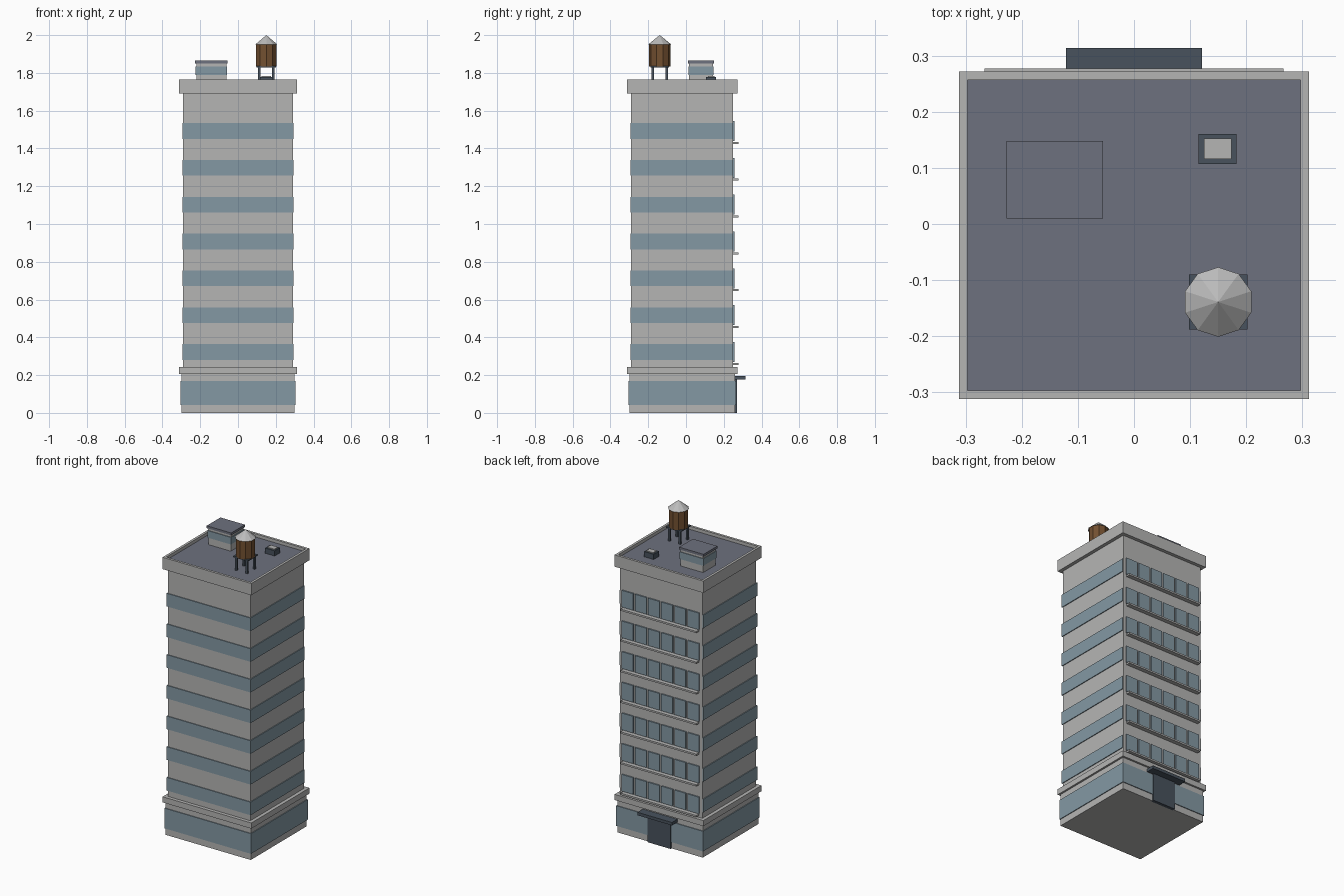
import bpy
import bmesh

cube = bpy.data.objects.get("Cube")
if cube:
    bpy.data.objects.remove(cube, do_unlink=True)


def material(name, r, g, b):
    m = bpy.data.materials.new(name)
    m.use_nodes = True
    m.diffuse_color = (r, g, b, 1)
    m.node_tree.nodes["Principled BSDF"].inputs["Base Color"].default_value = (r, g, b, 1)
    return m


WALL = material("pale grey concrete", 0.46, 0.46, 0.455)
GLASS = material("blue grey glass", 0.23, 0.315, 0.37)
ROOF = material("slate roof", 0.155, 0.165, 0.21)
DARK = material("dark metal", 0.065, 0.085, 0.11)
WOOD = material("brown timber", 0.17, 0.08, 0.03)
CAP = material("light zinc", 0.5, 0.5, 0.5)


def finish(name, bm, *mats):
    mesh = bpy.data.meshes.new(name)
    bm.to_mesh(mesh)
    bm.free()
    for m in mats:
        mesh.materials.append(m)
    obj = bpy.data.objects.new(name, mesh)
    bpy.context.collection.objects.link(obj)
    return obj


def box_mesh(x0, x1, y0, y1, z0, z1):
    bm = bmesh.new()
    bmesh.ops.create_cube(bm, size=1)
    for v in bm.verts:
        v.co.x = x1 if v.co.x > 0 else x0
        v.co.y = y1 if v.co.y > 0 else y0
        v.co.z = z1 if v.co.z > 0 else z0
    return bm


def box(name, mat, *bounds):
    return finish(name, box_mesh(*bounds), mat)


def block(name, mat, half, z0, z1):
    """Storey-wide block: half width, with the depth following the plan."""
    return box(name, mat, -half, half, -half, half - 0.04, z0, z1)


def drum(name, mat, x, y, z0, z1, r0, r1, sides):
    bm = bmesh.new()
    bmesh.ops.create_cone(bm, cap_ends=True, segments=sides,
                          radius1=r0, radius2=r1, depth=z1 - z0)
    bmesh.ops.translate(bm, verts=bm.verts, vec=(x, y, (z0 + z1) / 2))
    return finish(name, bm, mat)


# Ground floor with wraparound glazing and a ledge above
block("ground_floor", WALL, 0.3, 0, 0.21)
block("shop_glazing", GLASS, 0.305, 0.042, 0.17)
block("lower_cornice", WALL, 0.312, 0.207, 0.243)

# Tower shaft
block("tower_body", WALL, 0.29, 0.24, 1.7)

# Parapet: the top face is inset and pushed down to form the roof deck
bm = box_mesh(-0.312, 0.312, -0.312, 0.272, 1.69, 1.765)
bm.normal_update()
deck = max(bm.faces, key=lambda f: f.calc_center_median().z)
bmesh.ops.inset_region(bm, faces=[deck], thickness=0.022)
deck_edge = bmesh.ops.extrude_discrete_faces(bm, faces=[deck])["faces"]
bmesh.ops.translate(bm, verts=deck_edge[0].verts, vec=(0, 0, -0.02))
deck_edge[0].material_index = 1
finish("parapet_and_roof", bm, WALL, ROOF)

# Storeys: strip glazing on three sides, separate windows and a sill at the back
for floor in range(7):
    z = 0.281 + floor * 0.195
    box(f"window_band_{floor + 1}", GLASS, -0.295, 0.295, -0.295, 0.248, z, z + 0.083)
    box(f"back_sill_{floor + 1}", WALL, -0.266, 0.266, 0.24, 0.277, z - 0.027, z - 0.016)
    for column in range(6):
        x = (column - 2.5) * 0.0925
        box(f"back_window_{floor + 1}_{column + 1}", GLASS,
            x - 0.04, x + 0.04, 0.24, 0.258, z - 0.012, z + 0.094)

# Back entrance
box("entrance_door", DARK, -0.08, 0.08, 0.25, 0.27, 0, 0.178)
box("entrance_canopy", DARK, -0.121, 0.121, 0.25, 0.314, 0.177, 0.196)

# Stair house on the roof
box("stair_house", WALL, -0.22, -0.062, 0.016, 0.142, 1.74, 1.852)
box("stair_house_glazing", GLASS, -0.224, -0.058, 0.012, 0.146, 1.79, 1.835)
box("stair_house_roof", ROOF, -0.227, -0.055, 0.01, 0.148, 1.85, 1.865)

# Roof vent
box("vent_base", DARK, 0.115, 0.183, 0.107, 0.16, 1.74, 1.778)
box("vent_lid", WALL, 0.125, 0.174, 0.116, 0.152, 1.77, 1.783)

# Water tank on four legs
tx, ty = 0.15, -0.139
for sx in (-1, 1):
    for sy in (-1, 1):
        lx, ly = tx + sx * 0.037, ty + sy * 0.037
        box("tank_leg", DARK, lx - 0.006, lx + 0.006, ly - 0.006, ly + 0.006, 1.74, 1.835)
box("tank_platform", DARK, tx - 0.052, tx + 0.052, ty - 0.049, ty + 0.049, 1.828, 1.836)
drum("water_tank", WOOD, tx, ty, 1.834, 1.952, 0.057, 0.057, 10)
drum("tank_roof", CAP, tx, ty, 1.95, 2.0, 0.062, 0, 10)
